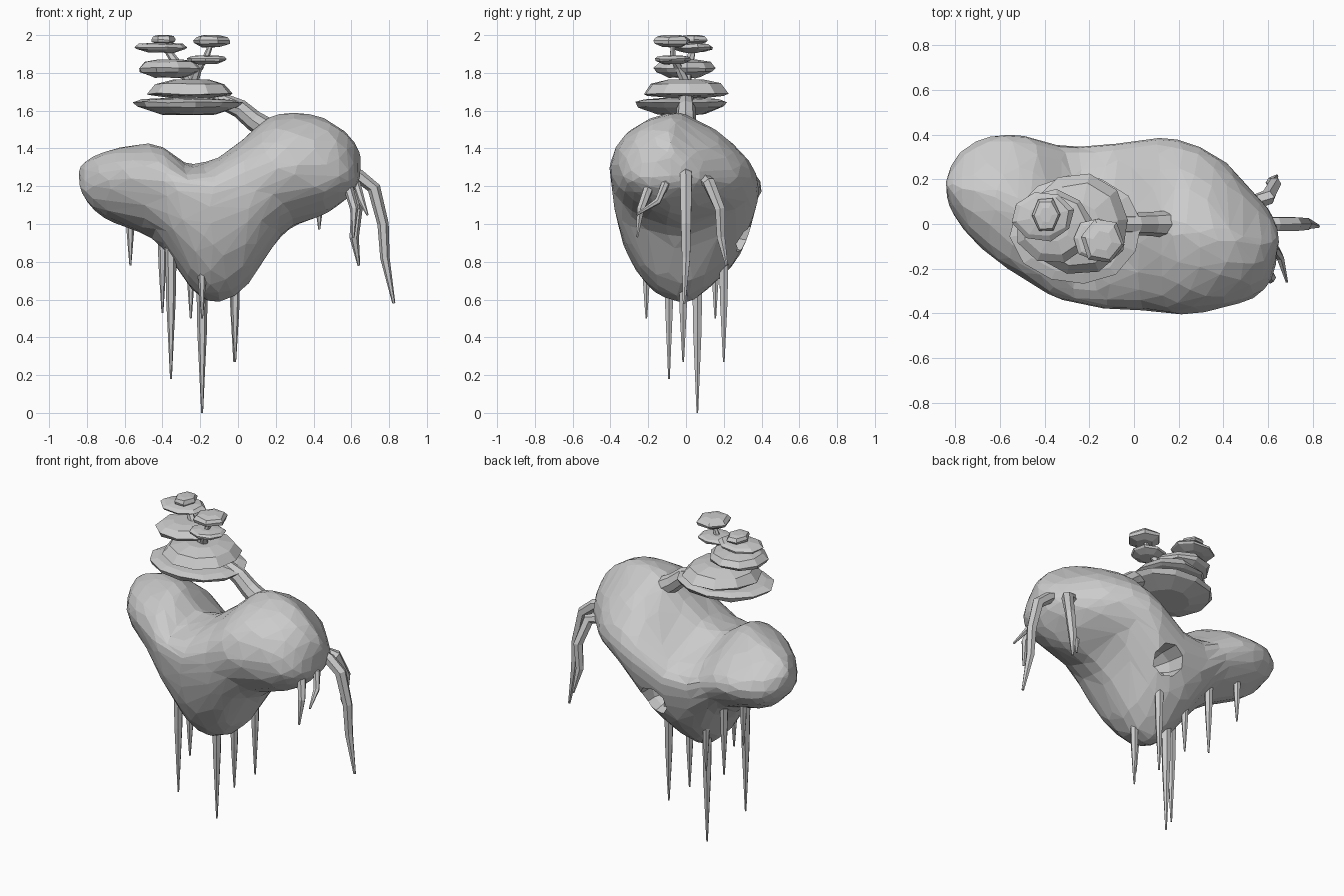
import bpy, bmesh, math, random
from mathutils import Vector, noise

random.seed(4)


def loft(name, rings):
    """Skin a list of equal-length point rings and cap both ends."""
    bm = bmesh.new()
    vs = [[bm.verts.new(p) for p in r] for r in rings]
    n = len(vs[0])
    for a, b in zip(vs, vs[1:]):
        for i in range(n):
            j = (i + 1) % n
            bm.faces.new((a[i], a[j], b[j], b[i]))
    bm.faces.new(vs[0])
    bm.faces.new(vs[-1])
    bmesh.ops.recalc_face_normals(bm, faces=bm.faces)
    me = bpy.data.meshes.new(name)
    bm.to_mesh(me)
    bm.free()
    ob = bpy.data.objects.new(name, me)
    bpy.context.collection.objects.link(ob)
    return ob


def tube(name, pts, radii, sides=6):
    """Tapered limb along a path."""
    pts = [Vector(p) for p in pts]
    rings = []
    for k, p in enumerate(pts):
        d = (pts[min(k + 1, len(pts) - 1)] - pts[max(k - 1, 0)]).normalized()
        u = d.cross(Vector((0, 1, 0.05))).normalized()
        v = d.cross(u)
        rings.append([p + radii[k] * (math.cos(t) * u + math.sin(t) * v)
                      for t in [2 * math.pi * i / sides for i in range(sides)]])
    return loft(name, rings)


# Floating rock: cross-sections along x (x, z bottom, z top, y front, y back)
sections = [
    (-.838, 1.21, 1.28, .12, .22), (-.81, 1.12, 1.34, .03, .30),
    (-.72, 1.03, 1.39, -.08, .38), (-.58, .98, 1.42, -.19, .42),
    (-.45, .93, 1.43, -.28, .395), (-.36, .81, 1.39, -.33, .365),
    (-.28, .69, 1.31, -.35, .355), (-.20, .60, 1.325, -.37, .36),
    (-.12, .57, 1.34, -.38, .365), (-.04, .595, 1.39, -.39, .375),
    (.05, .66, 1.465, -.40, .39), (.13, .79, 1.555, -.405, .40),
    (.22, .95, 1.585, -.405, .385), (.32, 1.0, 1.597, -.40, .34),
    (.43, 1.03, 1.58, -.375, .265), (.54, 1.10, 1.525, -.335, .15),
    (.62, 1.18, 1.43, -.25, .06), (.65, 1.26, 1.35, -.14, -.02)]
rings = []
for x, zb, zt, y0, y1 in sections:
    zm = 1.2 + (zt - 1.35) * .4
    zm = min(max(zm, zb + .3 * (zt - zb)), zt - .2 * (zt - zb))
    ring = []
    for i in range(22):
        t = 2 * math.pi * i / 22
        c, s = math.cos(t), math.sin(t)
        z = zm + s * ((zt - zm) if s > 0 else (zm - zb))
        if c > 0:   # the back comes to a lower, sharper ridge
            z -= .16 * (zm - zb) * c * c * min(1, (zt - zb) / .4)
            c = c ** 1.9
        p = Vector((x, (y0 + y1) / 2 + (y1 - y0) / 2 * c, z))
        p += noise.noise_vector(p * 8) * .018
        ring.append(p)
    rings.append(ring)
rock = loft("floating_rock", rings)
sub = rock.modifiers.new("smooth", 'SUBSURF')
sub.levels = sub.render_levels = 1
rock.modifiers.new("facets", 'DECIMATE').ratio = .24

# Small cave in the lower back
cutter = tube("cave_cutter", [(0, .14, .95), (0, .22, .95), (.01, .45, .92)],
              [.05, .085, .11], 8)
cutter.hide_render = True
cutter.hide_set(True)
cut = rock.modifiers.new("cave", 'BOOLEAN')
cut.operation = 'DIFFERENCE'
cut.object = cutter

# Hanging spikes: x, y, root z, tip z
spikes = [(-.19, .06, .85, 0), (-.355, -.09, 1.0, .18), (-.02, .2, .9, .27),
          (-.015, -.015, .8, .27), (-.40, .19, 1.05, .53),
          (-.19, -.21, .85, .5), (-.25, .155, .9, .5),
          (-.57, .24, 1.12, .78), (.43, 0, 1.15, .97)]
for i, (x, y, a, b) in enumerate(spikes):
    r = .02 + .016 * (a - b)
    tube(f"spike_{i}", [(x, y, a), (x, y, a * .5 + b * .5), (x, y, b)],
         [r, r * .75, .005])

# Roots drooping from the right end
tube("root_large", [(.58, 0, 1.27), (.64, 0, 1.255), (.72, 0, 1.19), (.768, 0, 1.0),
                    (.778, 0, .82), (.825, -.01, .58)],
     [.035, .035, .035, .03, .025, .008])
tube("root_back", [(.52, .09, 1.24), (.6, .12, 1.22), (.63, .18, 1.08),
                   (.615, .185, .93), (.64, .215, .78)],
     [.035, .035, .03, .025, .007])
tube("root_front", [(.52, -.16, 1.23), (.58, -.19, 1.21), (.615, -.24, 1.08),
                    (.61, -.26, .93)], [.03, .028, .022, .007])
tube("root_curl", [(.56, -.08, 1.24), (.63, -.11, 1.21), (.655, -.15, 1.12),
                   (.685, -.26, 1.05)], [.022, .022, .018, .006])

# Leaning trunk with two branches
tube("trunk", [(.14, 0, 1.51), (.08, 0, 1.55), (.01, 0, 1.61), (-.08, 0, 1.65),
               (-.22, 0, 1.71), (-.27, 0, 1.79)],
     [.06, .054, .05, .042, .036, .028], 8)
tube("branch_left", [(-.25, 0, 1.75), (-.31, .01, 1.83), (-.36, .03, 1.9),
                     (-.4, .04, 1.96)], [.03, .026, .02, .012])
tube("branch_right", [(-.24, 0, 1.74), (-.21, -.04, 1.83), (-.17, -.07, 1.88),
                      (-.14, -.07, 1.96)], [.028, .022, .018, .012])

# Foliage pads: x, y, x radius, y radius, z bottom, z rim, z top, sides
pads = [(-.26, -.025, .3, .255, 1.58, 1.645, 1.667, 12),
        (-.25, 0, .23, .23, 1.668, 1.69, 1.765, 10),
        (-.36, -.01, .178, .17, 1.775, 1.825, 1.87, 9),
        (-.41, .035, .145, .115, 1.908, 1.935, 1.958, 8),
        (-.395, .04, .067, .085, 1.95, 1.975, 2.0, 6),
        (-.165, -.07, .112, .1, 1.845, 1.875, 1.893, 8),
        (-.14, -.075, .103, .11, 1.935, 1.97, 2.0, 6)]
for k, (x, y, rx, ry, z0, z1, z2, n) in enumerate(pads):
    twist = random.random()
    rings = []
    for z, s in ((z0, .5), (z0 * .4 + z1 * .6, .93), (z1, 1), (z1 * .3 + z2 * .7, .82), (z2, .42)):
        ring = []
        for i in range(n):
            t = 2 * math.pi * (i + twist) / n
            q = s * random.uniform(.94, 1.02)
            ring.append((x + rx * q * math.cos(t), y + ry * q * math.sin(t),
                         z + (random.uniform(-.004, .004) if z != z2 else 0)))
        rings.append(ring)
    loft(f"foliage_pad_{k}", rings)
